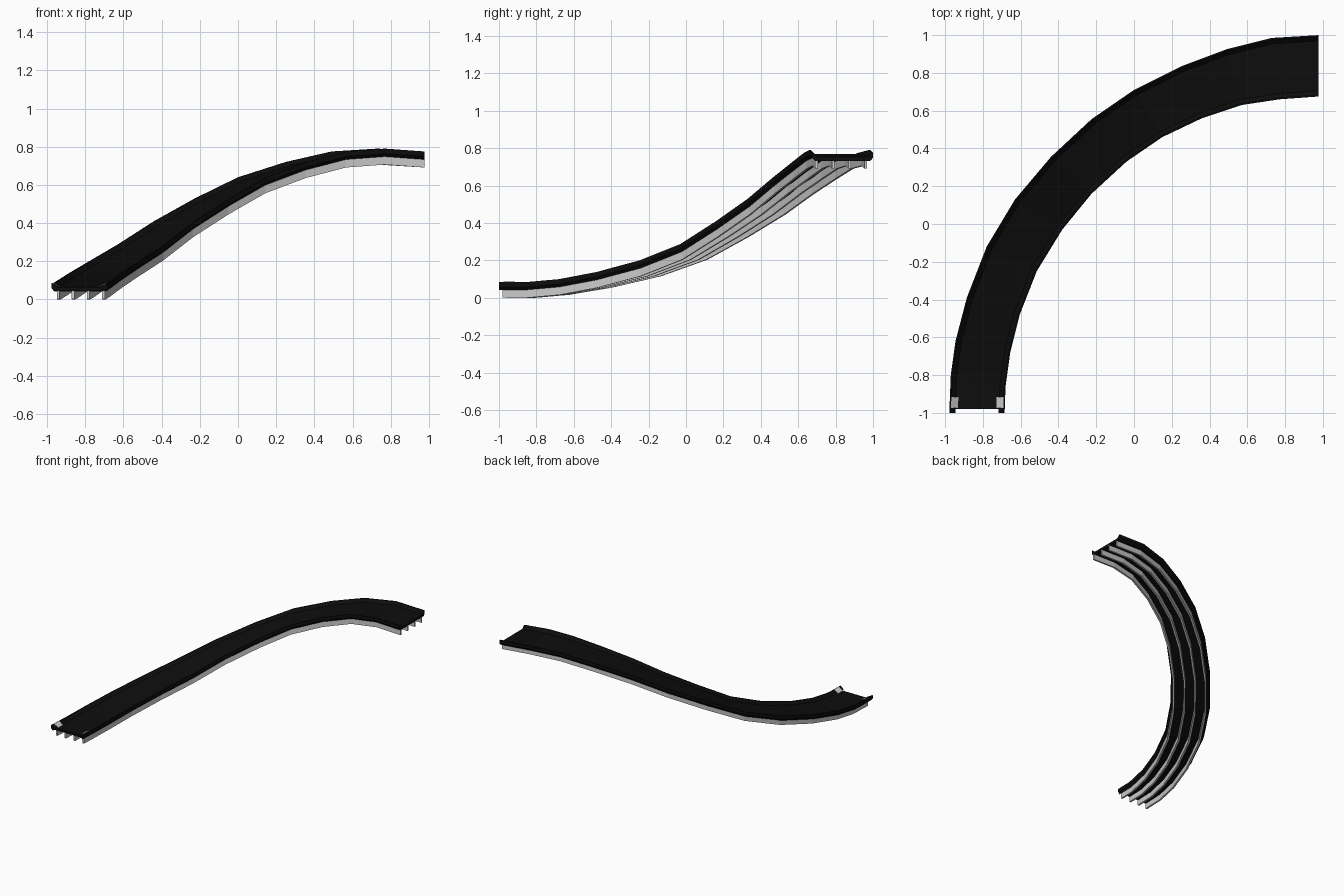
import bpy
import bmesh
from mathutils import Vector

cube = bpy.data.objects.get("Cube")
if cube:
    bpy.data.objects.remove(cube, do_unlink=True)


def material(name, value):
    mat = bpy.data.materials.new(name)
    mat.use_nodes = True
    color = (value, value, value, 1)
    mat.diffuse_color = color
    mat.node_tree.nodes["Principled BSDF"].inputs["Base Color"].default_value = color
    return mat


asphalt = material("black asphalt", 0.004)
concrete = material("light concrete", 0.6)

# Plan of the road: outer edge, inner edge and barrier-top height per station
outer = [(-.978, -1), (-.97, -.8), (-.945, -.62), (-.885, -.39), (-.78, -.12),
         (-.63, .13), (-.44, .355), (-.225, .555), (0, .71), (.25, .835),
         (.49, .925), (.73, .985), (.977, 1)]
inner = [(-.685, -1), (-.68, -.86), (-.655, -.68), (-.605, -.48), (-.515, -.25),
         (-.38, -.03), (-.225, .16), (-.04, .33), (.15, .46), (.36, .56),
         (.57, .63), (.77, .66), (.977, .675)]
height = [.085, .084, .1, .138, .2, .288, .41, .53, .64, .72, .775, .79, .775]
stations = [(Vector((*a, z)), Vector((*b, z))) for a, b, z in zip(outer, inner, height)]


def trimmed(start, stop=None):
    """Stations with the low end moved to y=start, optionally cut short at y=stop."""
    def at(y):
        pair = []
        for p, q in zip(stations[0], stations[1]):
            pair.append(p.lerp(q, (y - p.y) / (q.y - p.y)))
        return tuple(pair)
    return [at(start)] + ([at(stop)] if stop is not None else stations[1:])


def sweep(name, section, path, mat):
    """Sweep a closed section of (width fraction, inset, drop) along the path."""
    bm = bmesh.new()
    rings = []
    for a, b in path:
        across = (b - a).normalized()
        rings.append([bm.verts.new(a.lerp(b, f) + across * inset - Vector((0, 0, drop)))
                      for f, inset, drop in section])
    n = len(section)
    for r, s in zip(rings, rings[1:]):
        for i in range(n):
            j = (i + 1) % n
            bm.faces.new((r[i], r[j], s[j], s[i]))
    bm.faces.new(rings[0])
    bm.faces.new(rings[-1])
    bmesh.ops.recalc_face_normals(bm, faces=bm.faces)
    mesh = bpy.data.meshes.new(name)
    bm.to_mesh(mesh)
    bm.free()
    mesh.materials.append(mat)
    obj = bpy.data.objects.new(name, mesh)
    bpy.context.collection.objects.link(obj)
    return obj


road = trimmed(-.98)

# Road slab
sweep("road_deck", [(0, .012, .022), (1, -.012, .022), (1, -.015, .042), (0, .015, .042)],
      road, asphalt)

# Sloped edge barriers with a pale plate on the inner slope at the low end
barrier = [(.014, .042), (0, .026), (0, 0), (.008, 0), (.032, .023)]
plate = [(.008, -.003), (.045, .018), (.045, .021), (.008, .001)]
for side, f, sign in (("outer", 0, 1), ("inner", 1, -1)):
    sweep(side + "_barrier", [(f, sign * u, d) for u, d in barrier], stations, asphalt)
    sweep(side + "_end_plate", [(f, sign * u, d) for u, d in plate],
          trimmed(-.975, -.915), concrete)

# Four girders under the slab
for i, f in enumerate((.12, .385, .655, .93)):
    sweep(f"girder_{i + 1}", [(f, -.007, .041), (f, .007, .041), (f, .007, .084), (f, -.007, .084)],
          road, concrete)
